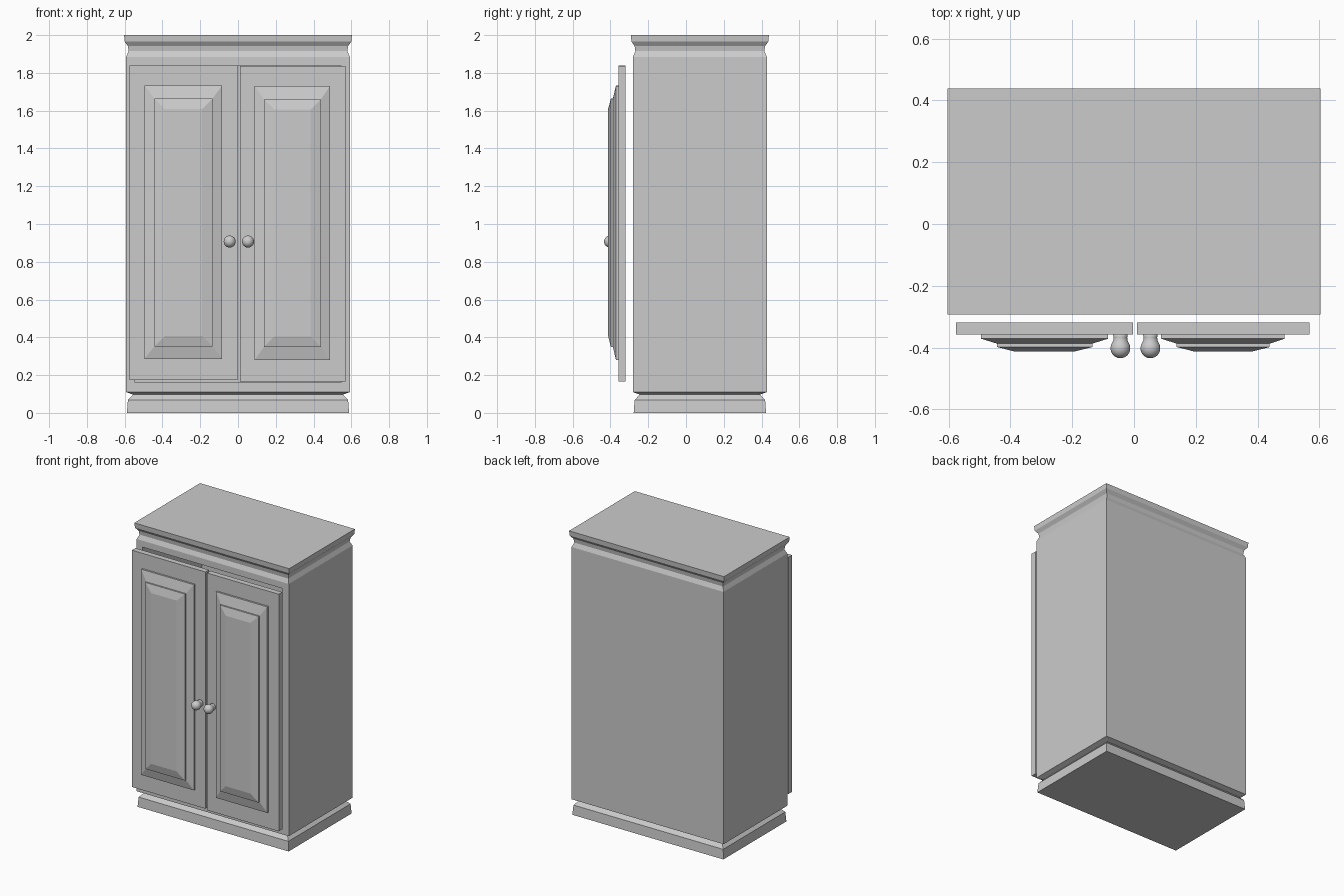
import bpy, bmesh, math

if "Cube" in bpy.data.objects:
    bpy.data.objects.remove(bpy.data.objects["Cube"])


def finish(bm, name, smooth=False):
    bmesh.ops.remove_doubles(bm, verts=bm.verts, dist=1e-5)
    bmesh.ops.recalc_face_normals(bm, faces=bm.faces)
    me = bpy.data.meshes.new(name)
    bm.to_mesh(me)
    bm.free()
    if smooth:
        for p in me.polygons:
            p.use_smooth = True
    ob = bpy.data.objects.new(name, me)
    bpy.context.collection.objects.link(ob)
    return ob


def loft(bm, rings, cap_start=True, cap_end=True):
    """Skin a list of point rings; returns rows of side faces."""
    vs = [[bm.verts.new(p) for p in r] for r in rings]
    rows = []
    for a, b in zip(vs, vs[1:]):
        n = len(a)
        rows.append([bm.faces.new((a[i], a[(i + 1) % n], b[(i + 1) % n], b[i]))
                     for i in range(n)])
    if cap_start:
        bm.faces.new(vs[0])
    if cap_end:
        bm.faces.new(vs[-1])
    return rows


def rect_xy(hx, y0, y1, z):
    return [(-hx, y0, z), (hx, y0, z), (hx, y1, z), (-hx, y1, z)]


def rect_xz(x0, x1, z0, z1, y, inset=0.0):
    i = inset
    return [(x0 + i, y, z0 + i), (x1 - i, y, z0 + i),
            (x1 - i, y, z1 - i), (x0 + i, y, z1 - i)]


# cabinet body: moulded profile (height, inset from the top slab)
TOP_X, FRONT, BACK = 0.603, -0.292, 0.439
profile = [(0, .015), (.068, .020), (.097, .047), (.110, .011), (1.885, .011),
           (1.915, .024), (1.942, .020), (1.966, .003), (2.0, 0)]
bm = bmesh.new()
rows = loft(bm, [rect_xy(TOP_X - d, FRONT + d, BACK - d, z) for z, d in profile])
# replace the front face with a framed, hollow opening
front_face = rows[3][0]
bmesh.ops.delete(bm, geom=[front_face], context='FACES_ONLY')
hx, fy = TOP_X - .011, FRONT + .011
opening = (-.545, .545, .16, 1.84)
loft(bm, [rect_xz(-hx, hx, .110, 1.885, fy),
          rect_xz(*opening, fy),
          rect_xz(*opening, .38)], cap_start=False)
finish(bm, "cabinet_body")


# doors with stepped raised panels
def door(side, slab, outer, inner):
    bm = bmesh.new()
    loft(bm, [rect_xz(*slab, -.319), rect_xz(*slab, -.358)])
    finish(bm, side + "_door")
    bm = bmesh.new()
    loft(bm, [rect_xz(*outer, -.356), rect_xz(*outer, -.371),
              rect_xz(*inner, -.387), rect_xz(*inner, -.398),
              rect_xz(*inner, -.412, .055)])
    finish(bm, side + "_door_panel")


door("left", (-.575, -.003, .174, 1.840),
     (-.495, -.084, .286, 1.733), (-.443, -.135, .352, 1.664))
door("right", (.010, .568, .167, 1.836),
     (.088, .487, .280, 1.730), (.138, .439, .350, 1.660))


# turned knobs: stem flowing into a ball
def knob(name, x, z):
    r, cy = .032, -.402
    prof = [(.024, -.356), (.022, -.366), (.023, -.376)]
    prof += [(r * math.cos(a), cy - r * math.sin(a))
             for a in (math.radians(d) for d in range(-30, 90, 12))]
    n = 24
    bm = bmesh.new()
    loft(bm, [[(x + q * math.cos(2 * math.pi * i / n), y,
                z + q * math.sin(2 * math.pi * i / n)) for i in range(n)]
              for q, y in prof])
    finish(bm, name, smooth=True)


knob("left_knob", -.044, .907)
knob("right_knob", .053, .907)
